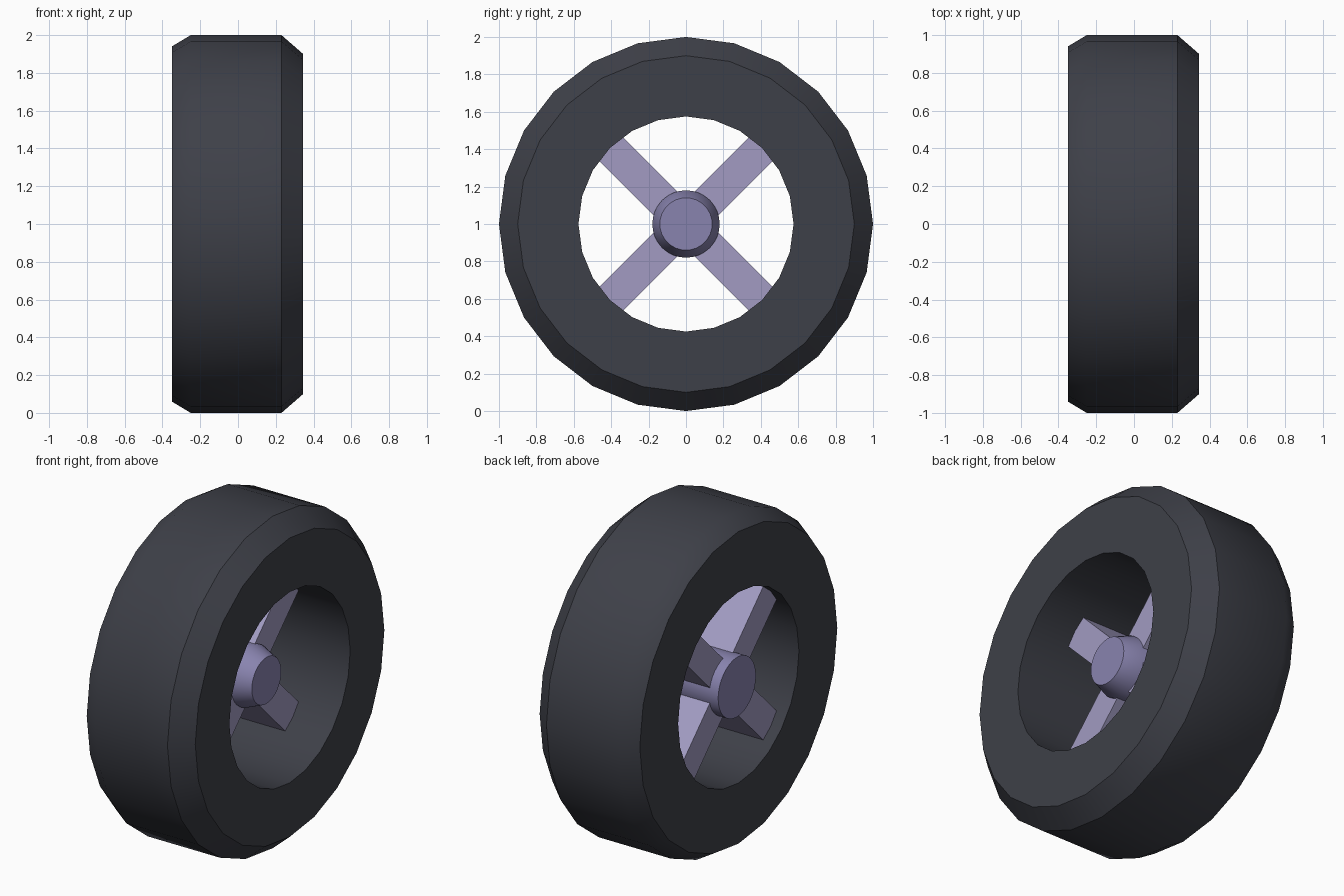
import bpy, bmesh, math
from mathutils import Matrix, Vector

if "Cube" in bpy.data.objects:
    bpy.data.objects.remove(bpy.data.objects["Cube"])

CENTRE_Z = 1.0


def material(name, rgb):
    m = bpy.data.materials.new(name)
    m.diffuse_color = (*rgb, 1)
    m.use_nodes = True
    m.node_tree.nodes["Principled BSDF"].inputs["Base Color"].default_value = m.diffuse_color
    return m


def finish(name, bm, mat, smooth=True):
    bmesh.ops.recalc_face_normals(bm, faces=bm.faces)
    me = bpy.data.meshes.new(name)
    bm.to_mesh(me)
    bm.free()
    ob = bpy.data.objects.new(name, me)
    ob.location.z = CENTRE_Z
    bpy.context.collection.objects.link(ob)
    me.materials.append(mat)
    if smooth:
        bpy.ops.object.select_all(action='DESELECT')
        ob.select_set(True)
        bpy.context.view_layer.objects.active = ob
        bpy.ops.object.shade_smooth_by_angle(angle=math.radians(35))
    return ob


def lathe(name, profile, sides, mat, closed):
    """Revolve (x, radius) points about the x axis; open profiles get end caps."""
    bm = bmesh.new()
    rings = []
    for x, r in profile:
        ring = []
        for i in range(sides):
            a = 2 * math.pi * i / sides
            ring.append(bm.verts.new((x, r * math.sin(a), r * math.cos(a))))
        rings.append(ring)
    n = len(rings)
    for k in range(n if closed else n - 1):
        a, b = rings[k], rings[(k + 1) % n]
        for i in range(sides):
            j = (i + 1) % sides
            bm.faces.new((a[i], a[j], b[j], b[i]))
    if not closed:
        bm.faces.new(rings[0])
        bm.faces.new(rings[-1])
    return finish(name, bm, mat)


rubber = material("dark_rubber", (0.048, 0.051, 0.065))
hub_metal = material("hub_metal", (0.25, 0.23, 0.43))
spoke_metal = material("spoke_metal", (0.36, 0.33, 0.54))

# Tyre: closed ring with unequal shoulders
lathe("tyre", [(-0.35, 0.575), (-0.35, 0.94), (-0.25, 1.0),
               (0.23, 1.0), (0.345, 0.90), (0.345, 0.575)], 24, rubber, True)

# Hub: cylinder tapering towards the outer end
lathe("hub", [(-0.34, 0.18), (0.09, 0.18), (0.19, 0.14)], 32, hub_metal, False)

# Four deep spokes on the diagonals, from inside the hub into the tyre
x0, x1, r0, r1, width = -0.28, 0.08, 0.12, 0.60, 0.18
for k in range(4):
    bm = bmesh.new()
    turn = Matrix.Rotation(math.radians(45 + 90 * k), 4, 'X')
    place = Matrix.Translation(Vector(((x0 + x1) / 2, 0, (r0 + r1) / 2)))
    size = Matrix.Diagonal((x1 - x0, width, r1 - r0, 1))
    bmesh.ops.create_cube(bm, size=1, matrix=turn @ place @ size)
    finish(f"spoke_{k + 1}", bm, spoke_metal, smooth=False)
